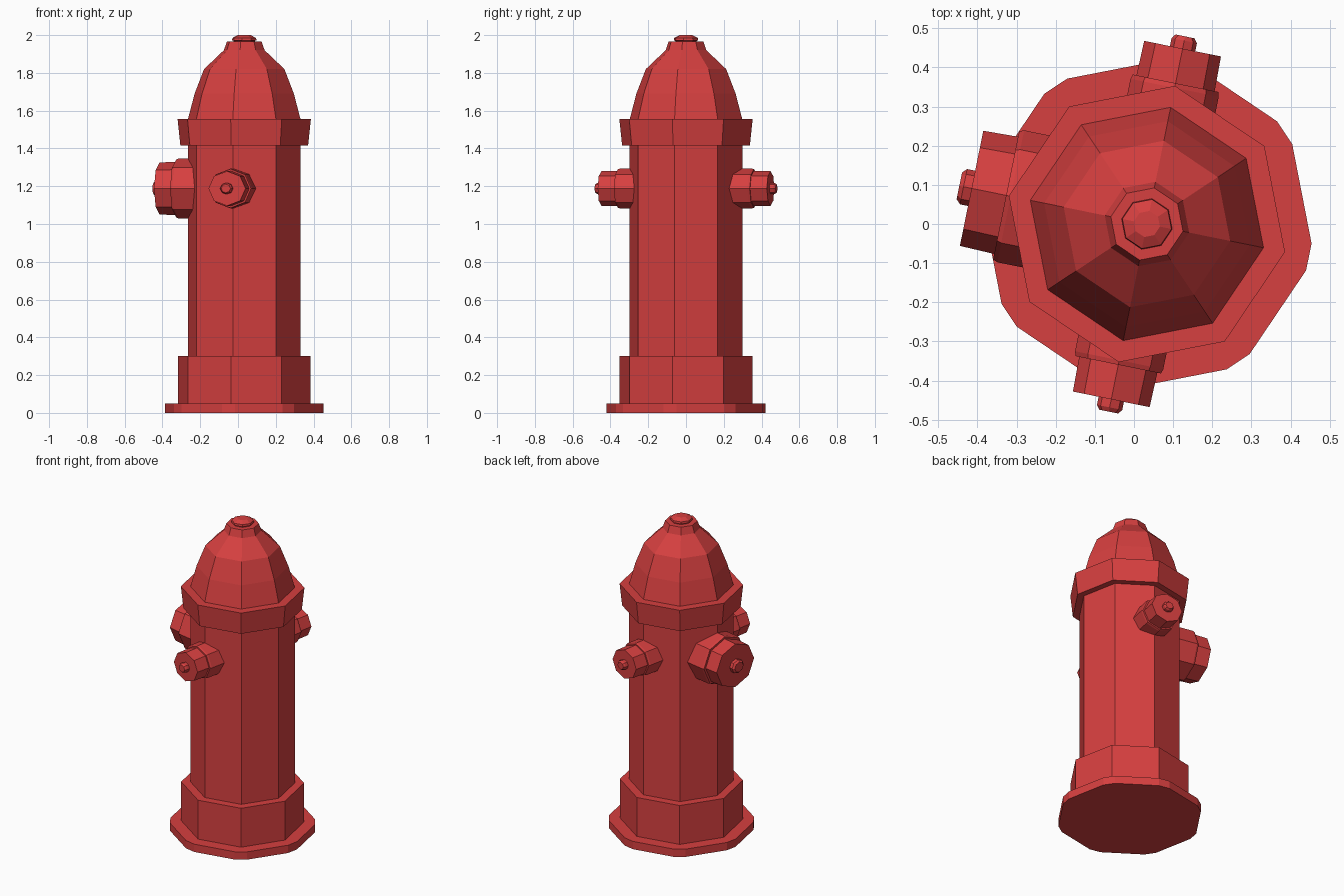
import bpy, bmesh
from math import radians, sin, cos
from mathutils import Matrix

old = bpy.data.objects.get("Cube")
if old:
    bpy.data.objects.remove(old, do_unlink=True)

# Single painted metal colour
red = bpy.data.materials.new("red_paint")
red.use_nodes = True
red.diffuse_color = (0.67, 0.05, 0.05, 1)
red.node_tree.nodes["Principled BSDF"].inputs["Base Color"].default_value = red.diffuse_color

# The hydrant is turned slightly about its own upright axis
TURN = Matrix.Translation((0.033, 0, 0)) @ Matrix.Rotation(radians(-11.5), 4, "Z")
OCTAGON = [45 * k for k in range(8)]
CLIPPED = [a + d for a in OCTAGON for d in (-4.75, 4.75)]


def lathe(name, profile, place=Matrix(), angles=OCTAGON, squash=1.0):
    """Stack polygon rings from (radius, height) pairs and cap both ends."""
    bm = bmesh.new()
    rings = [[bm.verts.new((r * cos(radians(a)) * squash, r * sin(radians(a)), h))
              for a in angles] for r, h in profile]
    n = len(angles)
    for low, high in zip(rings, rings[1:]):
        for i in range(n):
            j = (i + 1) % n
            bm.faces.new((low[i], low[j], high[j], high[i]))
    bm.faces.new(rings[0][::-1])
    bm.faces.new(rings[-1])
    bm.transform(TURN @ place)
    bmesh.ops.recalc_face_normals(bm, faces=bm.faces)
    mesh = bpy.data.meshes.new(name)
    bm.to_mesh(mesh)
    bm.free()
    mesh.materials.append(red)
    obj = bpy.data.objects.new(name, mesh)
    bpy.context.collection.objects.link(obj)
    return obj


# Upright parts
lathe("ground_plate", [(0.4235, 0), (0.4235, 0.05)], angles=CLIPPED)
lathe("foot", [(0.358, 0.05), (0.358, 0.3)])
lathe("barrel", [(0.304, 0.3), (0.304, 1.415)])
lathe("collar", [(0.345, 1.415), (0.36, 1.555)])
lathe("bonnet", [(0.304, 1.555), (0.268, 1.69), (0.217, 1.82),
                 (0.11, 1.92), (0.094, 1.965)])
lathe("top_nut", [(0.058, 1.96), (0.058, 1.97), (0.066, 1.972),
                  (0.064, 1.985), (0.034, 2.0)])


def outlet(name, heading, flange, cap, nut):
    """Side outlet pointing outwards: flange, cap and small nut."""
    place = (Matrix.Translation((0, 0, 1.188)) @ Matrix.Rotation(radians(heading), 4, "Z")
             @ Matrix.Rotation(radians(90), 4, "Y"))
    parts = {
        "flange": [(flange, 0.2), (flange, 0.355), (flange * 0.97, 0.367)],
        "cap": [(cap * 1.02, 0.36), (cap, 0.457)],
        "nut": [(nut, 0.45), (nut, 0.478), (nut * 0.75, 0.489)],
    }
    for part, profile in parts.items():
        lathe(f"{name}_{part}", profile, place, squash=0.92)


outlet("large_outlet", 180, 0.172, 0.15, 0.046)
outlet("front_outlet", 270, 0.115, 0.1, 0.033)
outlet("back_outlet", 90, 0.115, 0.1, 0.033)
